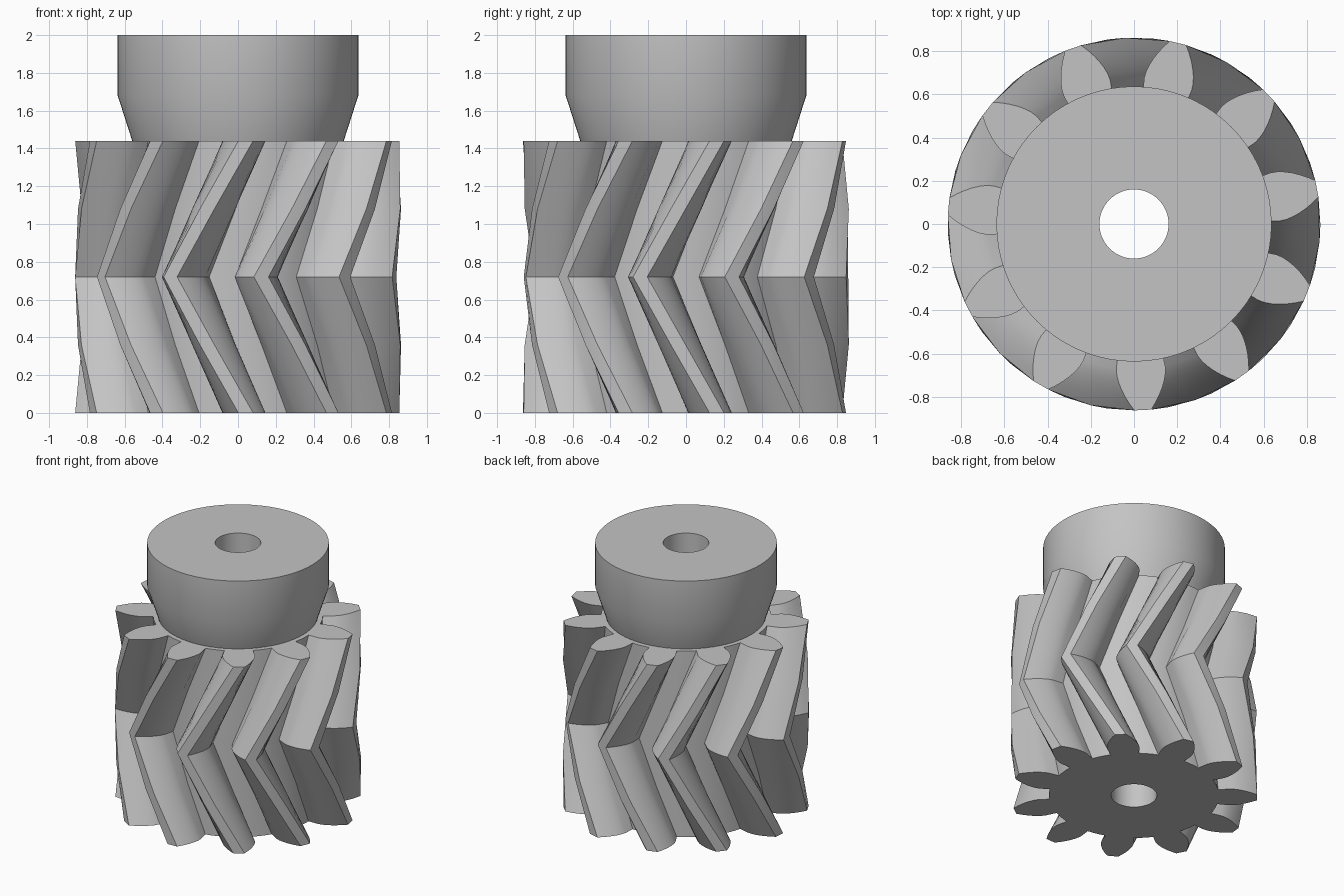
import bpy
import bmesh
from math import acos, cos, sin, tan, pi, radians

cube = bpy.data.objects.get("Cube")
if cube:
    bpy.data.objects.remove(cube, do_unlink=True)

TEETH = 11
PITCH = 2 * pi / TEETH
TIP_R, BASE_R, ROOT_R = 0.863, 0.675, 0.595
BASE_HALF = radians(9.7)        # half tooth angle at the base circle
START = PITCH / 3               # tooth angle on the end faces
TWIST = -PITCH * 5 / 6          # twist from end face to middle
GEAR_H, TOP_H = 1.44, 2.0
BORE_R, NECK_R, HUB_R = 0.16, 0.56, 0.637
SEGMENTS = 72

grey = bpy.data.materials.new("plain grey")
GREY = (0.55, 0.55, 0.55, 1)
grey.use_nodes = True
grey.diffuse_color = GREY
grey.node_tree.nodes["Principled BSDF"].inputs["Base Color"].default_value = GREY


def polar(r, a):
    return r * cos(a), r * sin(a)


def circle(r):
    return [polar(r, 2 * pi * i / SEGMENTS) for i in range(SEGMENTS)]


def add_ring(bm, points, z):
    return [bm.verts.new((x, y, z)) for x, y in points]


def bridge(bm, a, b):
    n = len(a)
    for i in range(n):
        j = (i + 1) % n
        bm.faces.new((a[i], a[j], b[j], b[i]))


def loop_edges(bm, ring):
    found = []
    for i, v in enumerate(ring):
        w = ring[(i + 1) % len(ring)]
        found.append(bm.edges.get((v, w)) or bm.edges.new((v, w)))
    return found


def cap(bm, outer, inner, up):
    # Flat end face with a round opening
    edges = loop_edges(bm, outer) + loop_edges(bm, inner)
    made = bmesh.ops.triangle_fill(bm, edges=edges, use_beauty=True)
    for f in made["geom"]:
        if isinstance(f, bmesh.types.BMFace):
            f.normal_update()
            if f.normal.z * up < 0:
                f.normal_flip()


def finish(bm, name):
    mesh = bpy.data.meshes.new(name)
    bm.to_mesh(mesh)
    bm.free()
    mesh.materials.append(grey)
    obj = bpy.data.objects.new(name, mesh)
    bpy.context.collection.objects.link(obj)
    bpy.ops.object.select_all(action="DESELECT")
    obj.select_set(True)
    bpy.context.view_layer.objects.active = obj
    bpy.ops.object.shade_smooth_by_angle(angle=radians(25))
    return obj


def gear_outline(turn):
    # Involute flanks with radial feet and short root arcs
    flank = [(ROOT_R, BASE_HALF)]
    steps = 6
    for i in range(steps + 1):
        r = BASE_R + (TIP_R - BASE_R) * i / steps
        pressure = acos(BASE_R / r)
        flank.append((r, BASE_HALF - tan(pressure) + pressure))
    points = []
    for k in range(TEETH):
        mid = START + turn + k * PITCH
        points += [polar(r, mid - a) for r, a in flank]
        points += [polar(r, mid + a) for r, a in reversed(flank)]
        gap = PITCH - 2 * BASE_HALF
        points += [polar(ROOT_R, mid + BASE_HALF + gap * s / 3) for s in (1, 2)]
    return points


# Herringbone gear, two twisted slices per half
bm = bmesh.new()
levels = [add_ring(bm, gear_outline(TWIST * t), GEAR_H * i / 4)
          for i, t in enumerate((0, 0.5, 1, 0.5, 0))]
for low, high in zip(levels, levels[1:]):
    bridge(bm, low, high)
cap(bm, levels[0], add_ring(bm, circle(BORE_R), 0), -1)
cap(bm, levels[-1], add_ring(bm, circle(NECK_R), GEAR_H), 1)
finish(bm, "herringbone_gear")

# Tapered hub and through bore
bm = bmesh.new()
profile = [(NECK_R, GEAR_H), (HUB_R, 1.68), (HUB_R, TOP_H), (BORE_R, TOP_H), (BORE_R, 0)]
rings = [add_ring(bm, circle(r), z) for r, z in profile]
for low, high in zip(rings, rings[1:]):
    bridge(bm, low, high)
# Keep the taper edge soft and the rim edges crisp
finish(bm, "hub_and_bore")
